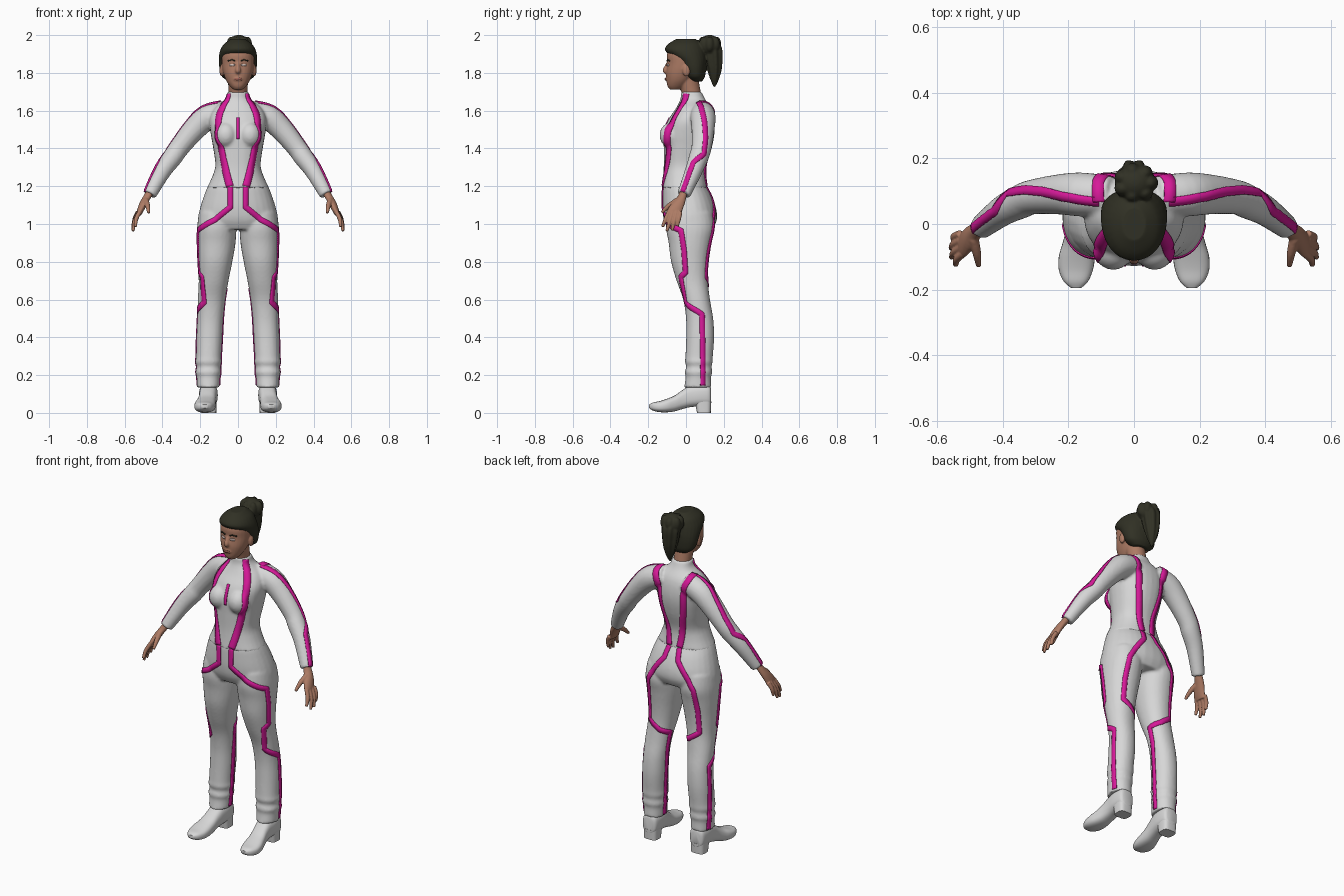
import bpy, bmesh, math
from mathutils import Vector, Matrix
from mathutils.bvhtree import BVHTree


def material(name, r, g, b):
    m = bpy.data.materials.new(name)
    m.diffuse_color = (r, g, b, 1)
    return m


SUIT = material("suit grey", 0.68, 0.68, 0.68)
TRIM = material("magenta trim", 0.68, 0.01, 0.32)
SKIN = material("skin", 0.42, 0.20, 0.13)
HAIR = material("dark hair", 0.03, 0.03, 0.018)
EYE = material("eye white", 0.62, 0.50, 0.46)
LIP = material("lips", 0.34, 0.12, 0.09)


def spline(rows, n=4):
    """Catmull-Rom interpolation through rows of numbers."""
    out = []
    for i in range(len(rows) - 1):
        a, b, c, d = rows[max(i - 1, 0)], rows[i], rows[i + 1], rows[min(i + 2, len(rows) - 1)]
        for k in range(n):
            t = k / n
            out.append([0.5 * (2 * q + (r - p) * t + (2 * p - 5 * q + 4 * r - s) * t * t
                               + (3 * q - p - 3 * r + s) * t ** 3) for p, q, r, s in zip(a, b, c, d)])
    return out + [list(rows[-1])]


def loft(bm, rows, kind="z", s=1, p=2.0, sides=28, ripple=0.0, ref=(0, 1, 0)):
    """kind z: (z, cx, half width, y front, y back); kind y: (y, cx, half width, z low, z high);
    kind tube: (x, y, z, radius)."""
    rows, rings = spline(rows), []
    for i, r in enumerate(rows):
        if kind == "z":
            c, u, v = Vector((r[1], (r[3] + r[4]) / 2, r[0])), Vector((r[2], 0, 0)), Vector((0, (r[4] - r[3]) / 2, 0))
        elif kind == "y":
            c, u, v = Vector((r[1], r[0], (r[3] + r[4]) / 2)), Vector((r[2], 0, 0)), Vector((0, 0, (r[4] - r[3]) / 2))
        else:
            c = Vector(r[:3])
            t = (Vector(rows[min(i + 1, len(rows) - 1)][:3]) - Vector(rows[max(i - 1, 0)][:3])).normalized()
            u = t.cross(Vector(ref)).normalized()
            v = t.cross(u) * r[3]
            u = u * r[3]
        ring = []
        for k in range(sides):
            a = 2 * math.pi * k / sides
            ca, sa = math.cos(a), math.sin(a)
            w = 1 + ripple * math.cos(7 * a)
            q = c + u * math.copysign(abs(ca) ** (2 / p), ca) * w + v * math.copysign(abs(sa) ** (2 / p), sa) * w
            ring.append(bm.verts.new((q.x * s, q.y, q.z)))
        rings.append(ring)
    for a, b in zip(rings, rings[1:]):
        for k in range(sides):
            j = (k + 1) % sides
            bm.faces.new((a[k], a[j], b[j], b[k]))
    bm.faces.new(rings[0])
    bm.faces.new(rings[-1])


def ball(bm, c, r):
    bmesh.ops.create_uvsphere(bm, u_segments=24, v_segments=16, radius=1,
                              matrix=Matrix.Translation(c) @ Matrix.Diagonal((*r, 1)))


def finish(name, bm, mat, voxel=0, smooth=0, mirror=False, fix=True):
    """Make the object; with a voxel size its pieces are fused into one skin."""
    if fix:
        bmesh.ops.recalc_face_normals(bm, faces=bm.faces)
    me = bpy.data.meshes.new(name)
    bm.to_mesh(me)
    bm.free()
    ob = bpy.data.objects.new(name, me)
    bpy.context.collection.objects.link(ob)
    if voxel:
        m = ob.modifiers.new("fuse", "REMESH")
        m.mode, m.voxel_size = "VOXEL", voxel
        m = ob.modifiers.new("soften", "SMOOTH")
        m.factor, m.iterations = 0.5, smooth
        dg = bpy.context.evaluated_depsgraph_get()
        me = bpy.data.meshes.new_from_object(ob.evaluated_get(dg))
        ob.modifiers.clear()
        ob.data = me
    me.materials.clear()
    me.materials.append(mat)
    me.polygons.foreach_set("use_smooth", [True] * len(me.polygons))
    me.set_sharp_from_angle(angle=math.radians(50))
    if mirror:
        ob.modifiers.new("mirror", "MIRROR").use_mirror_merge = False
    return ob


def surface(ob):
    me = ob.data
    return BVHTree.FromPolygons([v.co.copy() for v in me.vertices], [tuple(f.vertices) for f in me.polygons])


def stripe(name, bvh, pts, width, mat=TRIM, mirror=True):
    """Thin band laid on a surface along guide points."""
    pts, path = [Vector(q) for q in pts], []
    for a, b in zip(pts, pts[1:]):
        k = max(1, int((b - a).length / 0.01))
        path += [a.lerp(b, i / k) for i in range(k)]
    hits = [bvh.find_nearest(q)[:2] for q in path + [pts[-1]]]
    bm, rows = bmesh.new(), []
    for i, (c, n) in enumerate(hits):
        t = hits[min(i + 1, len(hits) - 1)][0] - hits[max(i - 1, 0)][0]
        side = t.cross(n).normalized() * width / 2
        rows.append([bm.verts.new(bvh.find_nearest(c + side * f)[0] + n * 0.004) for f in (-1, 0, 1)])
    for a, b in zip(rows, rows[1:]):
        for k in (0, 1):
            bm.faces.new((a[k], a[k + 1], b[k + 1], b[k]))
    ob = finish(name, bm, mat, fix=False)
    m = ob.modifiers.new("thickness", "SOLIDIFY")
    m.thickness, m.offset = 0.006, -1
    if mirror:
        ob.modifiers.new("mirror", "MIRROR").use_mirror_merge = False


# Jacket: torso, bust and sleeves
bm = bmesh.new()
loft(bm, [(1.19, 0, .165, -.129, .114), (1.25, 0, .137, -.122, .106), (1.31, 0, .120, -.118, .109),
          (1.40, 0, .131, -.118, .136), (1.48, 0, .145, -.118, .151), (1.55, 0, .152, -.095, .150),
          (1.61, 0, .128, -.055, .135), (1.66, 0, .070, -.030, .102), (1.70, 0, .056, -.026, .083)], p=2.25)
for s in (1, -1):
    ball(bm, (s * .063, -.078, 1.47), (.060, .062, .068))
    loft(bm, [(.07, .085, 1.595, .060), (.16, .09, 1.565, .067), (.23, .09, 1.502, .061), (.31, .082, 1.405, .053),
              (.345, .068, 1.355, .052), (.40, .04, 1.28, .046), (.468, -.012, 1.155, .036)], "tube", s)
jacket = surface(finish("jacket", bm, SUIT, 0.008, 5))

# Trousers: hips and legs, with folds near the cuffs
bm = bmesh.new()
loft(bm, [(1.24, 0, .135, -.11, .095), (1.20, 0, .160, -.124, .109), (1.15, 0, .180, -.127, .136),
          (1.08, 0, .202, -.126, .160), (1.02, 0, .213, -.116, .163), (.97, 0, .205, -.09, .14)], p=2.2)
for s in (1, -1):
    loft(bm, [(1.06, .108, .098, -.10, .14), (.98, .113, .104, -.106, .152), (.90, .115, .102, -.092, .136),
              (.80, .121, .091, -.079, .121), (.70, .129, .079, -.050, .116), (.60, .140, .073, -.015, .127),
              (.50, .146, .069, .0, .144), (.40, .151, .069, .001, .149), (.30, .155, .067, -.003, .142),
              (.27, .156, .070, -.006, .141), (.245, .156, .063, .001, .136), (.215, .157, .068, -.007, .139),
              (.19, .157, .062, -.002, .133), (.135, .157, .060, -.010, .135)], s=s, p=2.15)
trousers = surface(finish("trousers", bm, SUIT, 0.008, 4))

# Boots
bm = bmesh.new()
loft(bm, [(.133, .157, .030, .04, .13), (.12, .157, .045, .035, .15), (.07, .157, .050, .035, .152),
          (.02, .158, .047, .03, .145), (-.02, .162, .046, .02, .12), (-.06, .168, .050, .008, .092),
          (-.10, .174, .055, .003, .075), (-.14, .177, .052, .004, .062), (-.175, .177, .037, .012, .055),
          (-.195, .176, .015, .025, .045)], "y", p=2.7)
finish("boot", bm, SUIT, mirror=True)
bm = bmesh.new()
loft(bm, [(0, .157, .042, .058, .131), (.06, .157, .044, .048, .134)], p=3.5)
finish("boot_heel", bm, SUIT, mirror=True)

# Hands: palm, four fingers and thumb
bm = bmesh.new()
loft(bm, [(1.18, .460, .022, -.03, .01), (1.145, .480, .023, -.045, .003), (1.11, .500, .022, -.076, -.006),
          (1.07, .517, .018, -.101, -.020), (1.045, .525, .011, -.096, -.026)])
for y, tip in ((-.090, (.543, -.125, .985)), (-.070, (.556, -.102, .962)),
               (-.050, (.557, -.074, .966)), (-.030, (.550, -.046, .988))):
    x, z = .520 + (y + .09) * .15, 1.065
    loft(bm, [(x, y, z, .012), ((x + tip[0]) / 2 + .008, (y + tip[1]) / 2, (z + tip[2]) / 2, .0115),
              (*tip, .008)], "tube", sides=12)
loft(bm, [(.488, -.045, 1.125, .016), (.478, -.092, 1.095, .013), (.473, -.128, 1.06, .008)], "tube",
     sides=12, ref=(1, 0, 0))
finish("hand", bm, SKIN, 0.0035, 3, mirror=True)

# Head: skull, neck, nose and ears
bm = bmesh.new()
loft(bm, [(1.712, 0, .025, -.086, -.03), (1.73, 0, .043, -.098, 0), (1.76, 0, .063, -.103, .03),
          (1.80, 0, .078, -.106, .06), (1.85, 0, .086, -.100, .08), (1.90, 0, .085, -.101, .08),
          (1.94, 0, .070, -.076, .065), (1.965, 0, .035, -.03, .03)], p=2.15)
loft(bm, [(0, .045, 1.60, .050), (0, .027, 1.70, .050), (0, .005, 1.79, .056)], "tube")
loft(bm, [(0, -.094, 1.855, .008), (0, -.104, 1.832, .011), (0, -.109, 1.812, .015), (0, -.102, 1.80, .010)], "tube",
     sides=14)
ball(bm, (0, -.098, 1.768), (.026, .012, .013))
for s in (1, -1):
    ball(bm, (s * .086, .002, 1.812), (.012, .020, .032))
head = surface(finish("head", bm, SKIN, 0.005, 3))
stripe("eyes", head, [(.020, -.11, 1.842), (.047, -.095, 1.843)], .011, EYE)
stripe("eyebrows", head, [(.017, -.11, 1.863), (.035, -.105, 1.869), (.056, -.09, 1.863)], .006, HAIR)
stripe("lips", head, [(-.023, -.12, 1.768), (0, -.125, 1.768), (.023, -.12, 1.768)], .013, LIP, False)

# Hair: cap, bun and ponytail
bm = bmesh.new()
loft(bm, [(1.755, 0, .050, .03, .085), (1.78, 0, .085, .0, .10), (1.82, 0, .098, -.02, .106),
          (1.86, 0, .101, -.045, .108), (1.895, 0, .100, -.088, .106), (1.925, 0, .092, -.112, .10),
          (1.955, 0, .072, -.092, .085), (1.98, 0, .036, -.05, .05)], p=2.1)
ball(bm, (.004, .125, 1.945), (.062, .056, .056))
for k in range(7):
    a = 2 * math.pi * k / 7
    ball(bm, (.005 + .045 * math.cos(a), .125 + .038 * math.sin(a), 1.952), (.024, .024, .040))
loft(bm, [(0, .12, 1.95, .045), (0, .142, 1.92, .050), (0, .148, 1.87, .046), (0, .152, 1.82, .038),
          (0, .152, 1.77, .024), (0, .150, 1.725, .005)], "tube", ripple=.09, sides=42, ref=(1, 0, 0))
finish("hair", bm, HAIR, 0.005, 2)

# Magenta bands on jacket and trousers
stripe("chest_band", jacket, [(.050, 0, 1.69), (.075, -.02, 1.645), (.10, -.055, 1.59), (.115, -.095, 1.50),
                              (.112, -.10, 1.45), (.085, -.108, 1.34), (.043, -.125, 1.20)], .040)
stripe("chest_mark", jacket, [(0, -.10, 1.57), (0, -.13, 1.45)], .016, mirror=False)
stripe("sleeve_band", jacket, [(.11, .062, 1.66), (.20, .08, 1.62), (.285, .10, 1.54), (.335, .105, 1.46),
                               (.385, .095, 1.37), (.42, .04, 1.325), (.493, -.015, 1.175)], .030)
stripe("back_band", jacket, [(.11, .062, 1.66), (.108, .13, 1.63), (.085, .152, 1.57), (.085, .15, 1.45),
                             (.06, .125, 1.33), (.034, .112, 1.20)], .036)
stripe("front_leg_band", trousers, [(.042, -.125, 1.197), (.040, -.127, 1.09), (.12, -.113, 1.025),
                                    (.185, -.07, .985), (.207, -.025, .965), (.207, -.01, .87), (.197, 0, .745),
                                    (.187, -.025, .72), (.178, 0, .585), (.212, .085, .52), (.216, .09, .145)], .029)
stripe("back_leg_band", trousers, [(.034, .113, 1.197), (.045, .138, 1.13), (.11, .152, 1.05), (.15, .145, .98),
                                   (.165, .125, .85), (.165, .107, .72), (.10, .11, .67), (.06, .06, .645),
                                   (.074, .07, .55), (.084, .07, .35), (.097, .065, .145)], .029)
